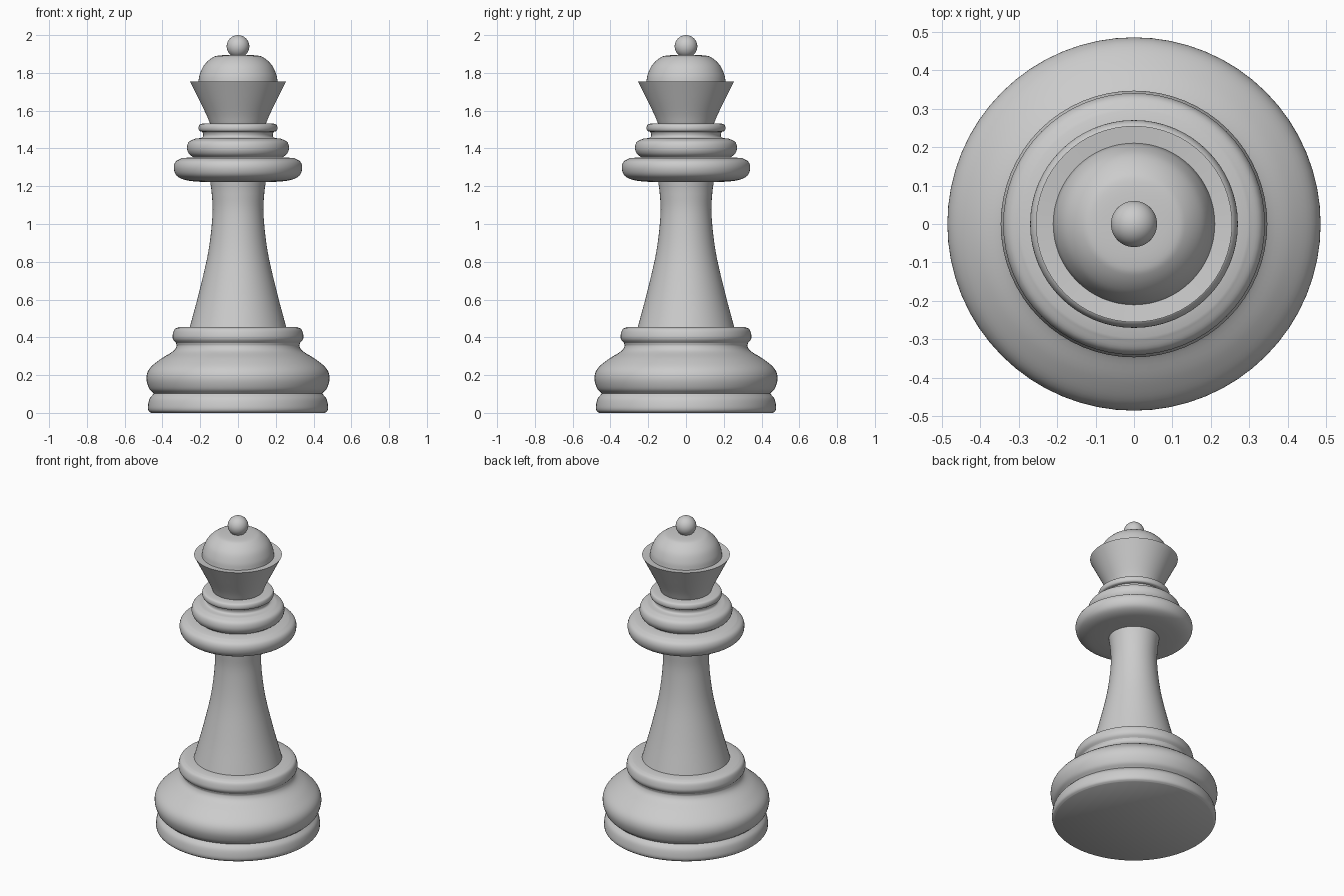
import bpy, bmesh, math
from mathutils import Vector

if "Cube" in bpy.data.objects:
    bpy.data.objects.remove(bpy.data.objects["Cube"])

SEGMENTS = 64


def smooth_curve(points, steps=5):
    """Catmull-Rom samples through (radius, height) points."""
    if len(points) < 3:
        return [Vector(p) for p in points]
    p = [Vector(q) for q in points]
    p = [2 * p[0] - p[1]] + p + [2 * p[-1] - p[-2]]
    out = []
    for a, b, c, d in zip(p, p[1:], p[2:], p[3:]):
        for i in range(steps):
            t = i / steps
            out.append(0.5 * (2 * b + (c - a) * t + (2 * a - 5 * b + 4 * c - d) * t ** 2
                              + (3 * b - a - 3 * c + d) * t ** 3))
    return out + [p[-2]]


def lathe(name, *sections):
    """Spin smooth profile sections, with sharp corners between them."""
    profile = []
    for section in sections:
        profile += smooth_curve(section)
    bm = bmesh.new()
    verts = [bm.verts.new((max(r, 0), 0, z)) for r, z in profile]
    edges = [bm.edges.new(pair) for pair in zip(verts, verts[1:])]
    bmesh.ops.spin(bm, geom=verts + edges, cent=(0, 0, 0), axis=(0, 0, 1),
                   angle=math.tau, steps=SEGMENTS, use_duplicate=False)
    bmesh.ops.remove_doubles(bm, verts=bm.verts, dist=1e-5)
    bmesh.ops.recalc_face_normals(bm, faces=bm.faces)
    mesh = bpy.data.meshes.new(name)
    bm.to_mesh(mesh)
    bm.free()
    # Open parts need outward normals chosen from the side of the axis
    side = sum((f.normal.x * f.center.x + f.normal.y * f.center.y) * f.area for f in mesh.polygons)
    if side < 0:
        mesh.flip_normals()
    finish(bpy.data.objects.new(name, mesh))


def finish(obj):
    if obj.name not in bpy.context.collection.objects:
        bpy.context.collection.objects.link(obj)
    bpy.ops.object.select_all(action='DESELECT')
    obj.select_set(True)
    bpy.context.view_layer.objects.active = obj
    bpy.ops.object.shade_smooth_by_angle(angle=math.radians(40))


# Foot disc and wide base
lathe("foot", [(0, 0), (0.46, 0)],
      [(0.46, 0), (0.474, 0.012), (0.477, 0.035), (0.468, 0.075), (0.445, 0.103)])
lathe("base_bulge", [(0.445, 0.103), (0.471, 0.13), (0.485, 0.185), (0.468, 0.235),
                     (0.41, 0.285), (0.345, 0.325), (0.326, 0.352), (0.328, 0.37)])
lathe("base_ring", [(0.328, 0.37), (0.343, 0.388), (0.346, 0.41), (0.336, 0.442), (0.31, 0.455)],
      [(0.31, 0.455), (0.255, 0.455)])

# Stem
lathe("stem", [(0.255, 0.455), (0.203, 0.65), (0.156, 0.86), (0.135, 1.05), (0.139, 1.16), (0.147, 1.222)])

# Collar rings
lathe("collar", [(0.147, 1.222), (0.21, 1.224), (0.28, 1.233), (0.325, 1.256), (0.34, 1.295),
                 (0.33, 1.33), (0.295, 1.35)], [(0.295, 1.35), (0.235, 1.352)])
lathe("middle_ring", [(0.235, 1.352), (0.26, 1.372), (0.27, 1.402), (0.26, 1.435), (0.225, 1.452)],
      [(0.225, 1.452), (0.192, 1.457), (0.184, 1.47), (0.188, 1.488)])
lathe("upper_ring", [(0.188, 1.488), (0.204, 1.493), (0.209, 1.508), (0.204, 1.525), (0.19, 1.531)],
      [(0.19, 1.531), (0.148, 1.531)])

# Flared head with domed top
lathe("head", [(0.148, 1.531), (0.168, 1.58), (0.21, 1.665), (0.255, 1.755)],
      [(0.255, 1.755), (0.21, 1.75)])
lathe("dome", [(0.21, 1.75), (0.203, 1.79), (0.18, 1.84), (0.14, 1.878), (0.1, 1.892), (0, 1.896)])

# Ball finial
bpy.ops.mesh.primitive_uv_sphere_add(segments=48, ring_count=24, radius=0.06, location=(0, 0, 1.94))
ball = bpy.context.object
ball.name = "finial"
finish(ball)
